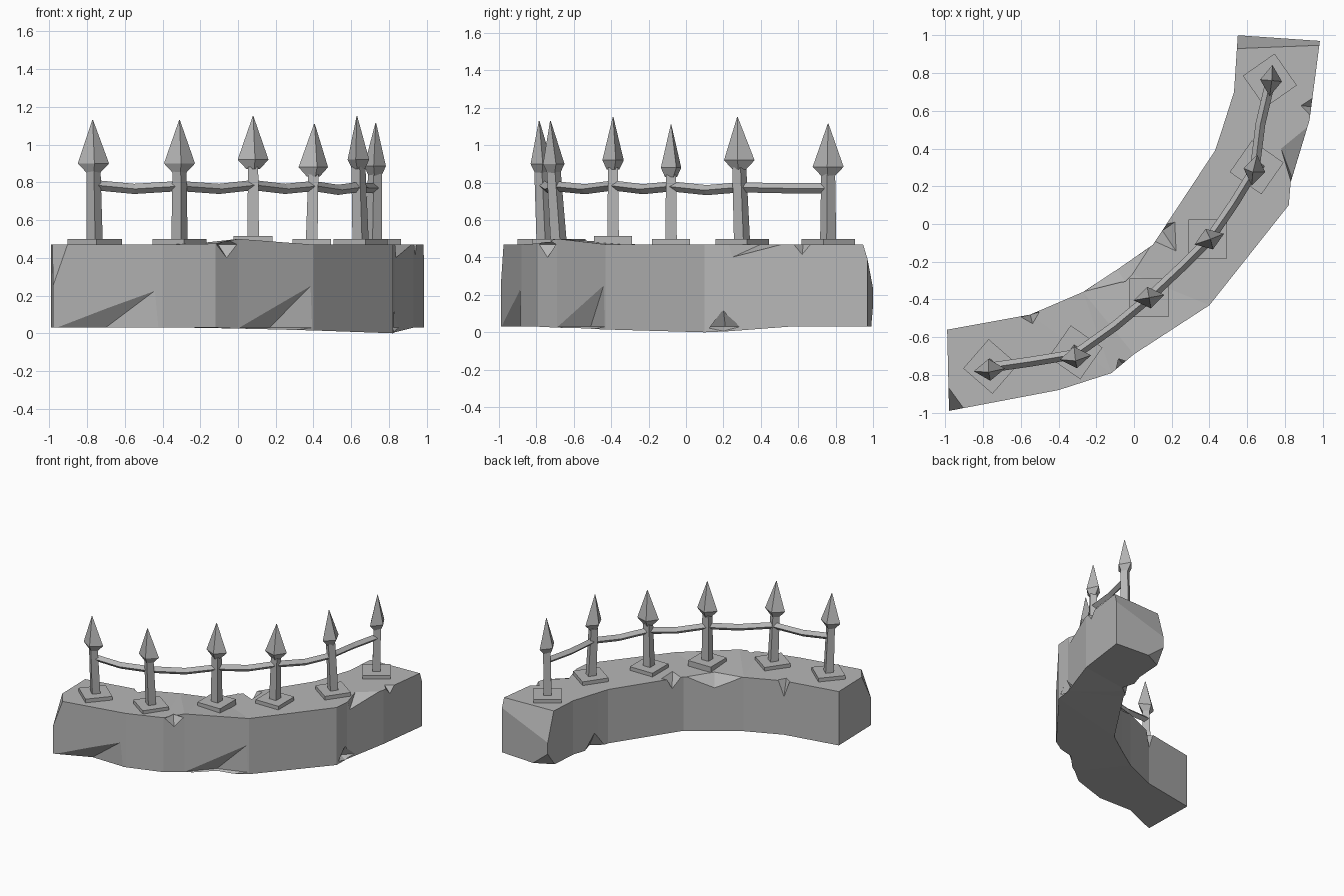
import bpy, bmesh
from math import sin, cos, radians, pi
from mathutils import Vector

if "Cube" in bpy.data.objects:
    bpy.data.objects.remove(bpy.data.objects["Cube"], do_unlink=True)

stone = bpy.data.materials.new("grey_stone")
stone.use_nodes = True
GREY = (0.47, 0.47, 0.47, 1)
stone.diffuse_color = GREY
for node in stone.node_tree.nodes:
    if node.type == 'BSDF_PRINCIPLED':
        node.inputs["Base Color"].default_value = GREY


def finish(bm, name):
    bmesh.ops.recalc_face_normals(bm, faces=bm.faces[:])
    mesh = bpy.data.meshes.new(name)
    bm.to_mesh(mesh)
    bm.free()
    mesh.materials.append(stone)
    obj = bpy.data.objects.new(name, mesh)
    bpy.context.collection.objects.link(obj)
    return obj


def loft(rings):
    """Skin equal-length closed rings and cap both ends."""
    bm = bmesh.new()
    loops = [[bm.verts.new(p) for p in ring] for ring in rings]
    n = len(loops[0])
    for a, b in zip(loops, loops[1:]):
        for i in range(n):
            j = (i + 1) % n
            bm.faces.new((a[i], a[j], b[j], b[i]))
    bm.faces.new(loops[0][::-1])
    bm.faces.new(loops[-1])
    return bm


def diamond(x, y, z, rx, ry, angle):
    a = radians(angle)
    return [Vector((x + rx * cos(t) * cos(a) - ry * sin(t) * sin(a),
                    y + rx * cos(t) * sin(a) + ry * sin(t) * cos(a), z))
            for t in (0, pi / 2, pi, 3 * pi / 2)]


# Curved rock base: outer xy, inner xy, outer top z, outer bottom z
TOP, BOTTOM = 0.47, 0.03
stations = [
    (-.98, -.99, -.99, -.56, .47, .03),
    (-.40, -.88, -.55, -.48, .47, .03),
    (-.12, -.79, -.27, -.36, .475, .03),
    (.00, -.69, -.08, -.235, .50, .025),
    (.40, -.43, .10, -.11, .47, .015),
    (.82, .10, .43, .39, .47, .00),
    (.83, .22, .46, .48, .47, .005),
    (.93, .55, .53, .70, .47, .03),
    (.985, .97, .55, 1.0, .47, .03),
]
bm = loft([[(ox, oy, zt), (ix, iy, TOP), (ix, iy, BOTTOM), (ox, oy, zb)]
           for ox, oy, ix, iy, zt, zb in stations])
bmesh.ops.triangulate(bm, faces=bm.faces[:])

# Broken corners at both ends
for point, normal in [((-.98, -.87, .47), (-1 / .08, -1 / .11, 1 / .2)),
                      ((.56, .93, .47), (-.04, 1, .3)),
                      ((.55, .97, .1), (-.5, 1, -.7))]:
    cut = bmesh.ops.bisect_plane(bm, geom=bm.verts[:] + bm.edges[:] + bm.faces[:],
                                 plane_co=point, plane_no=normal, clear_outer=True)
    rim = [e for e in cut["geom_cut"] if isinstance(e, bmesh.types.BMEdge)]
    bmesh.ops.holes_fill(bm, edges=rim, sides=0)
base = finish(bm, "rock_base")

# Chips on the rims: x, y, outward angle, half length, inset, drop, skew, up sign
chips = [
    (-.06, -.74, -50, .07, .07, .07, 0, 1),
    (.875, .37, -17, .15, .10, .07, -.13, 1),
    (.945, .62, -7, .05, .06, .06, 0, 1),
    (-.55, -.48, 105, .05, .05, .13, 0, 1),
    (.15, -.035, 124, .08, .13, .08, 0, 1),
    (-.09, -.24, 124, .21, .09, .09, 0, 1),
    (-.69, -.935, -79, .28, .06, .20, .26, -1),
    (.20, -.56, -57, .23, .06, .22, .22, -1),
    (.83, .20, -12, .09, .05, .09, 0, -1),
    (.47, .51, 162, .09, .06, .12, 0, -1),
]
for x, y, angle, half, inset, drop, skew, up in chips:
    out = Vector((cos(radians(angle)), sin(radians(angle)), 0))
    along = Vector((-out.y, out.x, 0))
    rise = Vector((0, 0, up))
    c = Vector((x, y, TOP if up > 0 else BOTTOM))
    bm = bmesh.new()
    for p in (c + along * half, c - along * half, c - out * inset,
              c + along * skew - rise * drop, c + out * .05 + rise * .05):
        bm.verts.new(p)
    bmesh.ops.convex_hull(bm, input=bm.verts[:])
    cutter = finish(bm, "chip_cutter")
    cutter.hide_render = True
    mod = base.modifiers.new("chip", 'BOOLEAN')
    mod.operation = 'DIFFERENCE'
    mod.solver = 'EXACT'
    mod.object = cutter
    bpy.context.view_layer.objects.active = base
    bpy.ops.object.modifier_apply(modifier=mod.name)
    bpy.data.objects.remove(cutter, do_unlink=True)

# Fence posts: x, y, lean x, lean y, post angle, spearhead angle, tip z, ground z
posts = [
    (-.76, -.755, -.01, -.03, 4, 5, 1.13, .47),
    (-.31, -.68, .00, -.045, 10, 8, 1.13, .47),
    (.08, -.39, .00, .00, 45, 10, 1.15, .485),
    (.39, -.08, .015, .00, 45, 20, 1.11, .47),
    (.65, .30, -.02, -.025, 10, 80, 1.15, .47),
    (.72, .76, .01, .00, -10, 85, 1.115, .47),
]
for i, (x, y, lx, ly, angle, head, tip, ground) in enumerate(posts, 1):
    finish(loft([diamond(x, y, z, .145, .145, angle)
                 for z in (ground - .02, ground + .03)]), f"foot_plate_{i}")
    neck = tip - .27
    hx, hy = x + lx * .6, y + ly * .6
    finish(loft([diamond(x, y, ground, .044, .044, angle),
                 diamond(hx, hy, neck, .038, .038, angle)]), f"post_{i}")
    finish(loft([diamond(hx, hy, neck - .01, .036, .034, head),
                 diamond(hx, hy, tip - .23, .083, .058, head),
                 diamond(x + lx, y + ly, tip, .002, .002, head)]), f"spearhead_{i}")

# Sagging rail joining the posts, with a ridged cross-section
path = [(-.76, -.76, .785), (-.55, -.73, .765), (-.31, -.69, .78), (-.10, -.54, .765),
        (.08, -.39, .785), (.25, -.23, .765), (.40, -.08, .78), (.53, .11, .76),
        (.64, .29, .775), (.67, .53, .77), (.725, .765, .77)]
path = [Vector(p) for p in path]
rings = []
for i, p in enumerate(path):
    d = path[min(i + 1, len(path) - 1)] - path[max(i - 1, 0)]
    side = Vector((-d.y, d.x, 0)).normalized() * .026
    rise = Vector((0, 0, .027))
    rings.append([p + side, p + rise, p - side, p - rise])
finish(loft(rings), "rail")
